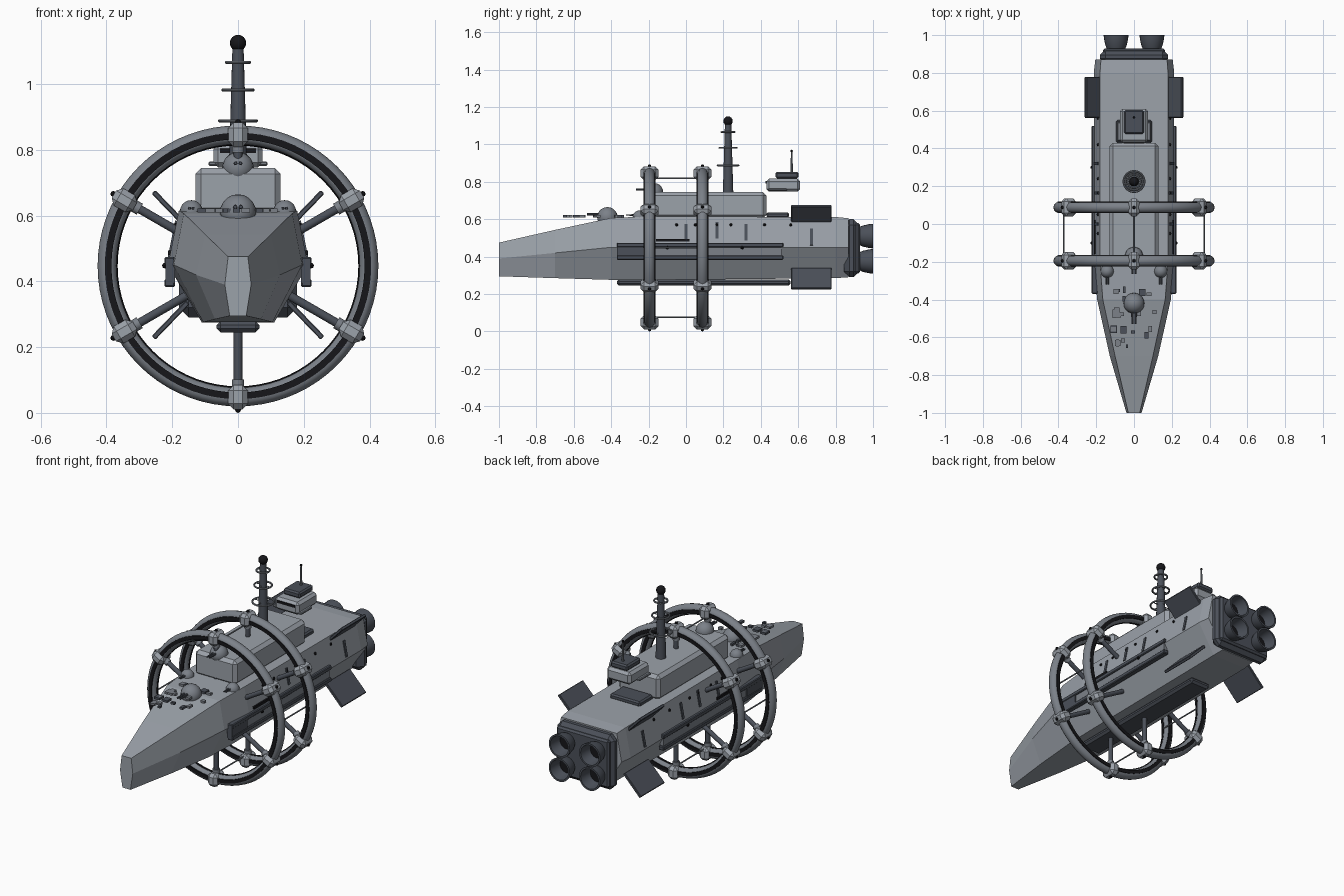
import bpy, bmesh, math, random
from mathutils import Matrix, Vector

if "Cube" in bpy.data.objects:
    bpy.data.objects.remove(bpy.data.objects["Cube"])

random.seed(4)


def material(name, c):
    m = bpy.data.materials.new(name)
    m.diffuse_color = (*c, 1)
    m.use_nodes = True
    m.node_tree.nodes["Principled BSDF"].inputs["Base Color"].default_value = m.diffuse_color
    return m


LIGHT = material("light_grey", (0.33, 0.36, 0.40))
MID = material("mid_grey", (0.20, 0.22, 0.25))
DARK = material("dark_grey", (0.07, 0.08, 0.10))
BLACK = material("black", (0.008, 0.008, 0.01))


def finish(name, bm, mat, bevel=0, smooth=False):
    bmesh.ops.recalc_face_normals(bm, faces=bm.faces)
    me = bpy.data.meshes.new(name)
    bm.to_mesh(me)
    bm.free()
    ob = bpy.data.objects.new(name, me)
    bpy.context.collection.objects.link(ob)
    me.materials.append(mat)
    if bevel:
        b = ob.modifiers.new("bevel", 'BEVEL')
        b.width, b.segments = bevel, 1
    if smooth:
        bpy.ops.object.select_all(action='DESELECT')
        ob.select_set(True)
        bpy.context.view_layer.objects.active = ob
        bpy.ops.object.shade_smooth_by_angle(angle=math.radians(40))
    return ob


def box(name, c, s, mat, bevel=0, rot=Matrix()):
    bm = bmesh.new()
    bmesh.ops.create_cube(bm, size=1, matrix=Matrix.Translation(c) @ rot @ Matrix.Diagonal((*s, 1)))
    return finish(name, bm, mat, bevel)


def rod(name, a, b, r1, r2, mat, n=12):
    a, b = Vector(a), Vector(b)
    d = b - a
    bm = bmesh.new()
    m = Matrix.Translation((a + b) / 2) @ d.to_track_quat('Z', 'Y').to_matrix().to_4x4()
    bmesh.ops.create_cone(bm, cap_ends=True, segments=n, radius1=r1, radius2=r2, depth=d.length, matrix=m)
    return finish(name, bm, mat, smooth=True)


def ball(name, c, r, mat, n=16):
    bm = bmesh.new()
    bmesh.ops.create_uvsphere(bm, u_segments=n, v_segments=n // 2, radius=r, matrix=Matrix.Translation(c))
    return finish(name, bm, mat, smooth=True)


def lathe(name, profile, c, mat, axis='Z', n=24, closed=True):
    """Revolve (radius, height) points about an axis through c."""
    bm = bmesh.new()
    rows = []
    for k in range(n):
        t = 2 * math.pi * k / n
        u, v = math.cos(t), math.sin(t)
        rows.append([bm.verts.new(Vector(c) + Vector((r * u, r * v, h) if axis == 'Z' else (r * u, h, r * v)))
                     for r, h in profile])
    m = len(profile)
    for k in range(n):
        p, q = rows[k], rows[(k + 1) % n]
        for i in range(m if closed else m - 1):
            j = (i + 1) % m
            bm.faces.new((p[i], p[j], q[j], q[i]))
    return finish(name, bm, mat, smooth=True)


def torus(name, c, R, r, mat, axis='Z', n=32, k=12):
    prof = [(R + r * math.cos(2 * math.pi * i / k), r * math.sin(2 * math.pi * i / k)) for i in range(k)]
    return lathe(name, prof, c, mat, axis, n)


# Hull: hexagonal sections (y, half widths top/mid/bottom, heights top/mid/bottom)
stations = [(-1, .03, .04, .025, .475, .39, .295),
            (-.7, .10, .128, .07, .543, .42, .285),
            (-.4, .165, .195, .105, .607, .45, .276),
            (-.2, .18, .213, .11, .615, .45, .275),
            (.80, .18, .213, .11, .612, .45, .285),
            (.87, .175, .205, .105, .605, .45, .29)]
bm = bmesh.new()
loops = [[bm.verts.new((x, y, z)) for x, z in
          ((-a, zt), (a, zt), (b, zm), (c, zb), (-c, zb), (-b, zm))]
         for y, a, b, c, zt, zm, zb in stations]
for p, q in zip(loops, loops[1:]):
    for i in range(6):
        bm.faces.new((p[i], p[(i + 1) % 6], q[(i + 1) % 6], q[i]))
bm.faces.new(loops[0])
bm.faces.new(loops[-1])
finish("hull", bm, LIGHT)

# Keel, superstructure and aft tower
box("keel", (0, .095, .262), (.13, .93, .034), DARK, .012)
box("superstructure", (0, .11, .675), (.26, .64, .14), LIGHT, .018)
box("aft_deck_slab", (0, .49, .622), (.19, .12, .03), DARK, .008)
box("aft_tower", (0, .52, .782), (.15, .18, .07), LIGHT, .014)
box("tower_window", (0, .431, .797), (.11, .01, .014), BLACK)
box("tower_base", (0, .49, .758), (.18, .10, .014), MID, .004)
box("tower_cap", (0, .54, .836), (.105, .125, .034), DARK, .008)
rod("tower_antenna", (0, .565, .85), (0, .565, .965), .007, .004, MID, 8)
ball("antenna_tip", (0, .565, .965), .007, BLACK, 8)

# Sensor mast
rod("mast", (0, .225, .74), (0, .225, 1.11), .028, .017, DARK, 16)
for z, r in ((.888, .056), (.982, .046), (1.066, .035)):
    torus("mast_ring", (0, .225, z), r, .005, MID, n=24, k=8)
    for q in (0, 1):
        d = Vector((r, 0, 0)) if q else Vector((0, r, 0))
        p = Vector((0, .225, z))
        rod("mast_ring_brace", p - d, p + d, .003, .003, MID, 6)
ball("mast_ball", (0, .225, 1.125), .025, BLACK)


# Domed turrets with forward barrels
def turret(x, y, z, r):
    ball("turret_dome", (x, y, z), r, MID, 20)
    for s in (-1, 1):
        rod("turret_barrel", (x + s * r * .15, y - r * .6, z + r * .3),
            (x + s * r * .15, y - r * 2, z + r * .3), r * .13, r * .1, DARK, 8)


turret(0, -.42, .61, .055)
turret(0, -.17, .745, .048)
for s in (-1, 1):
    turret(s * .142, -.25, .612, .035)

# Loose deck fittings on the bow
for i in range(26):
    box("deck_fitting", (random.uniform(-.11, .11), random.uniform(-.65, -.33), .616),
        (random.uniform(.012, .035), random.uniform(.015, .045), .012), random.choice((MID, DARK)))

# Side rails, window slits, lamps and fins, mirrored left and right
for s in (-1, 1):
    box("side_panel", (s * .205, .075, .43), (.022, .87, .07), MID)
    for z in (.462, .395):
        box("side_rail", (s * .208, .075, z), (.032, .89, .024), DARK, .004)
    box("rail_end", (s * .206, -.30, .43), (.03, .14, .07), DARK)
    box("hangar_slot", (s * .207, -.07, .487), (.012, .18, .014), BLACK)
    tilt = Matrix.Rotation(-s * math.atan2(.033, .165), 4, 'Y')
    for y, z in ((.0, .53), (.165, .54), (.32, .53), (.67, .505)):
        box("side_slit", (s * (.213 - (z - .45) * .2), y, z), (.01, .016, .09), DARK, 0, tilt)
    for y in (-.05, .05, .165, .24, .42, .56):
        ball("side_lamp", (s * .190, y, .57), .008, BLACK, 8)
    for y in (-.1, .3):
        ball("rail_lamp", (s * .222, y, .448), .009, BLACK, 8)
    for u in (-1, 1):
        box("fin", (s * .205, .67, .45 + u * .168), (.15, .215, .016), DARK, .003,
            Matrix.Rotation(-s * u * math.radians(46), 4, 'Y'))

# Engine block and four bell nozzles
box("engine_block", (0, .885, .445), (.36, .08, .31), DARK, .03)
box("engine_plate", (0, .915, .445), (.33, .03, .27), DARK, .01)
bell = [(.045, 0), (.056, .025), (.063, .055), (.066, .08), (.056, .08), (.05, .04), (.04, .012)]
for x in (-.095, .095):
    for z in (.375, .51):
        lathe("nozzle", bell, (x, .92, z), DARK, 'Y')
        rod("nozzle_core", (x, .915, z), (x, .935, z), .046, .046, BLACK, 24)

# Twin ring assemblies: ring, dark inlays, spokes and nodes
CZ = .447
for y in (-.195, .088):
    torus("ring", (0, y, CZ), .398, .029, MID, 'Y', 72, 12)
    lathe("ring_inlay", [(.385, -.031), (.405, -.031), (.405, .031), (.385, .031)], (0, y, CZ), BLACK, 'Y', 72)
    torus("ring_inner_strip", (0, y, CZ), .372, .006, BLACK, 'Y', 72, 6)
    for k in range(6):
        t = math.radians(90 + 60 * k)
        d = Vector((math.cos(t), 0, math.sin(t)))
        c = Vector((0, y, CZ))
        turn = Matrix.Rotation(-t, 4, 'Y')
        rod("spoke", c + d * .1, c + d * .38, .013, .013, DARK)
        rod("spoke_collar", c + d * .345, c + d * .37, .019, .019, MID)
        box("ring_node", c + d * .399, (.074, .094, .06), LIGHT, .017, turn)
        ball("node_lamp", c + d * .438, .009, BLACK, 8)
        for s in (-1, 1):
            ball("node_side_lamp", c + d * .399 + Vector((-d.z, 0, d.x)) * .03 * s, .007, BLACK, 8)

# Thin tie rods joining the two rings
for k in range(4):
    t = math.pi / 2 * k
    x, z = .371 * math.cos(t), CZ + .371 * math.sin(t)
    rod("tie_rod", (x, -.195, z), (x, .088, z), .004, .004, MID, 8)
